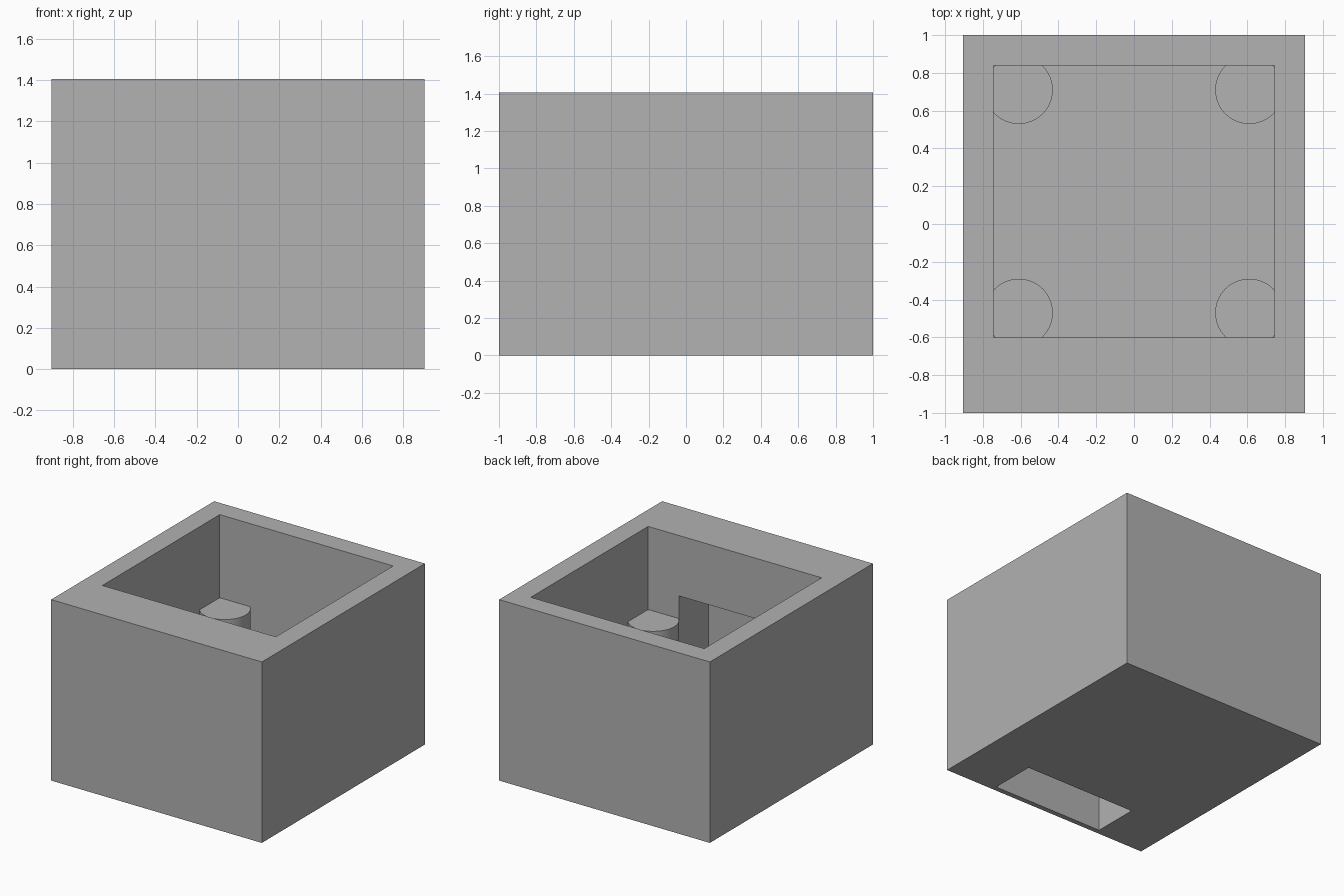
import bpy
import bmesh

cube = bpy.data.objects.get("Cube")
if cube:
    bpy.data.objects.remove(cube, do_unlink=True)

grey = bpy.data.materials.new("plain grey")
grey.use_nodes = True
grey.diffuse_color = (0.445, 0.445, 0.445, 1)
grey.node_tree.nodes["Principled BSDF"].inputs["Base Color"].default_value = grey.diffuse_color

WALL, FLOOR = 0.16, 0.16
HALF_X, HEIGHT = 0.905, 1.405
INNER_X, INNER_FRONT, INNER_BACK = HALF_X - WALL, -0.6, 0.84
SLOT_X, SLOT_FRONT, SLOT_TOP = 0.48, -0.96, 0.936
POST_TOP, POST_RADIUS = 0.76, 0.18


def finish(name, bm):
    bmesh.ops.recalc_face_normals(bm, faces=bm.faces)
    mesh = bpy.data.meshes.new(name)
    bm.to_mesh(mesh)
    bm.free()
    mesh.materials.append(grey)
    obj = bpy.data.objects.new(name, mesh)
    bpy.context.collection.objects.link(obj)
    return obj


def prism(name, half_x, profile):
    """Extrude a (y, z) side profile symmetrically across x."""
    bm = bmesh.new()
    face = bm.faces.new([bm.verts.new((-half_x, y, z)) for y, z in profile])
    ext = bmesh.ops.extrude_face_region(bm, geom=[face])
    verts = [g for g in ext["geom"] if isinstance(g, bmesh.types.BMVert)]
    bmesh.ops.translate(bm, verts=verts, vec=(2 * half_x, 0, 0))
    return finish(name, bm)


def box(name, half_x, y0, y1, z0, z1):
    return prism(name, half_x, [(y0, z0), (y1, z0), (y1, z1), (y0, z1)])


def post(name, x, y):
    bm = bmesh.new()
    bmesh.ops.create_cone(bm, cap_ends=True, segments=64, radius1=POST_RADIUS,
                          radius2=POST_RADIUS, depth=POST_TOP - FLOOR / 2)
    bmesh.ops.translate(bm, verts=bm.verts, vec=(x, y, (POST_TOP + FLOOR / 2) / 2))
    return finish(name, bm)


def combine(target, tool, operation):
    tool.hide_render = True
    mod = target.modifiers.new(tool.name, "BOOLEAN")
    mod.operation, mod.solver, mod.object = operation, "EXACT", tool
    bpy.context.view_layer.objects.active = target
    bpy.ops.object.modifier_apply(modifier=mod.name)
    bpy.data.objects.remove(tool, do_unlink=True)


# Outer block with the open-topped cavity
housing = box("housing", HALF_X, -1, 1, 0, HEIGHT)
combine(housing, box("cavity", INNER_X, INNER_FRONT, INNER_BACK, FLOOR, HEIGHT + 0.2), "DIFFERENCE")

# Front shaft: open through the base and into the cavity
reach = INNER_FRONT + 0.1
combine(housing, prism("shaft", SLOT_X, [
    (SLOT_FRONT, -0.1), (INNER_FRONT, -0.1), (INNER_FRONT, FLOOR),
    (reach, FLOOR), (reach, SLOT_TOP), (SLOT_FRONT, SLOT_TOP)]), "DIFFERENCE")

# Four corner posts merged into the walls and floor
for side in (-1, 1):
    for y in (INNER_FRONT + 0.13, INNER_BACK - 0.13):
        combine(housing, post("corner_post", side * 0.61, y), "UNION")

# Round posts smooth, block edges sharp
bpy.ops.object.select_all(action="DESELECT")
housing.select_set(True)
bpy.context.view_layer.objects.active = housing
bpy.ops.object.shade_smooth_by_angle()
